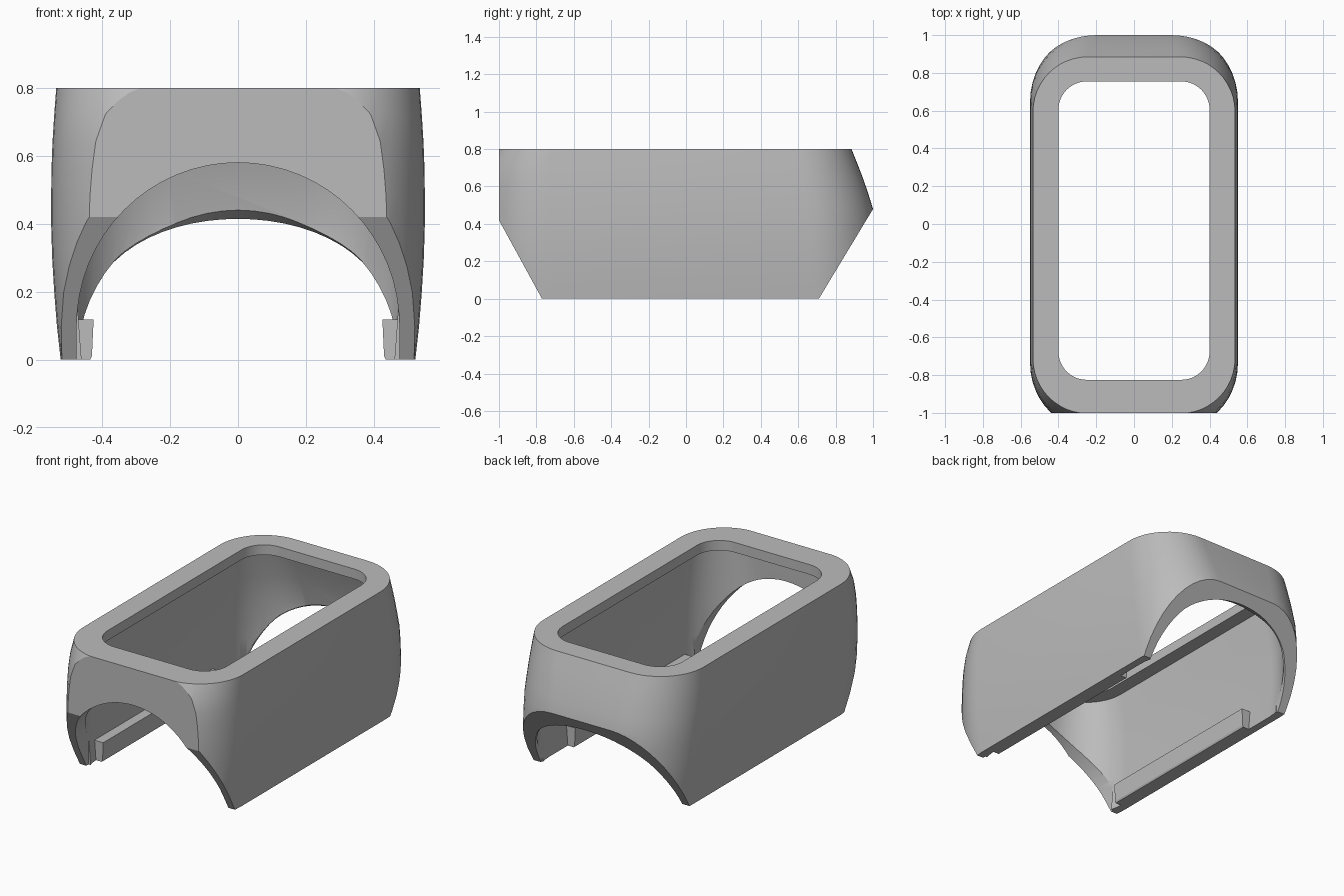
import bpy, math

if "Cube" in bpy.data.objects:
    bpy.data.objects.remove(bpy.data.objects["Cube"])

GREY = bpy.data.materials.new("light_grey")
GREY.diffuse_color = (0.5, 0.5, 0.5, 1)
GREY.use_nodes = True
GREY.node_tree.nodes["Principled BSDF"].inputs["Base Color"].default_value = GREY.diffuse_color


def make(name, verts, faces):
    me = bpy.data.meshes.new(name)
    me.from_pydata(verts, [], faces)
    me.materials.append(GREY)
    ob = bpy.data.objects.new(name, me)
    bpy.context.collection.objects.link(ob)
    return ob


def loft(name, rings):
    """Closed solid through equal-length rings."""
    n = len(rings[0])
    verts = [v for r in rings for v in r]
    faces = [tuple(range(n))[::-1], tuple(range(len(verts) - n, len(verts)))]
    for k in range(len(rings) - 1):
        for i in range(n):
            j = (i + 1) % n
            faces.append((k * n + i, k * n + j, (k + 1) * n + j, (k + 1) * n + i))
    return make(name, verts, faces)


def rounded(z, w, front, back, r, seg=12):
    """Rounded rectangle ring, counter-clockwise from above."""
    pts = []
    for cx, cy, a0 in ((w - r, back - r, 0), (r - w, back - r, 90),
                       (r - w, front + r, 180), (w - r, front + r, 270)):
        for i in range(seg + 1):
            a = math.radians(a0 + 90 * i / seg)
            pts.append((cx + r * math.cos(a), cy + r * math.sin(a), z))
    return pts


def prism_x(name, yz):
    """Side profile extruded across the full width."""
    return loft(name, [[(x, y, z) for y, z in yz] for x in (-1, 1)])


# Bulged outer shell: height, half width, front, back, corner radius
shell = [(0, .522, -1.08, 1.04, .36), (.1, .533, -1.09, 1.035, .36),
         (.2, .541, -1.10, 1.03, .36), (.3, .547, -1.10, 1.022, .36),
         (.4, .55, -1.10, 1.012, .36), (.48, .55, -1.095, 1.0, .355),
         (.56, .549, -1.085, .975, .345), (.64, .546, -1.07, .948, .33),
         (.72, .541, -1.045, .917, .31), (.8, .535, -1.003, .885, .29)]
body = loft("shell_body", [rounded(*s) for s in shell])

# Hollow interior below the top plate
inner = [(-.1, .463, -.96, .93, .30), (0, .475, -.96, .93, .30),
         (.2, .490, -.96, .93, .30), (.4, .497, -.96, .92, .30),
         (.56, .495, -.96, .885, .29), (.74, .485, -.955, .82, .26)]
cutters = [loft("interior_cutter", [rounded(*s) for s in inner])]

# Window in the top plate
cutters.append(loft("window_cutter", [rounded(z, .4, -.825, .755, .15) for z in (.6, .95)]))

# Flat front face and slanted end cuts
cutters.append(prism_x("front_cutter", [(-1, .95), (-1, .42), (-.77, 0), (-.715, -.1),
                                        (-1.5, -.1), (-1.5, .95)]))
cutters.append(prism_x("back_cutter", [(1.29, .96), (.65, -.1), (1.6, -.1), (1.6, .96)]))

# Front arch
arch = [(.475, -.15)]
for i in range(33):
    a = math.pi * i / 32
    arch.append((.475 * math.cos(a), .1 + .48 * math.sin(a)))
arch.append((-.475, -.15))
cutters.append(loft("front_arch_cutter", [[(x, y, z) for x, z in arch] for y in (-.75, -1.3)]))

# Back arch, rising slightly towards the inside
arch = [(.472 * math.cos(math.pi * i / 32), .415 * math.sin(math.pi * i / 32))
        for i in range(33)]
arch = [(.472, -.15)] + arch + [(-.472, -.15)]
cutters.append(loft("back_arch_cutter",
                    [[(x, y, z * s if z > 0 else z) for x, z in arch]
                     for y, s in ((1.2, .70), (.96, 1.0), (.88, 1.1), (.70, 1.1))]))

for c in cutters:
    c.hide_render = True
    c.hide_viewport = False
    # consistent outward normals
    bpy.context.view_layer.objects.active = c
    c.select_set(True)
    bpy.ops.object.mode_set(mode='EDIT')
    bpy.ops.mesh.select_all(action='SELECT')
    bpy.ops.mesh.normals_make_consistent(inside=False)
    bpy.ops.object.mode_set(mode='OBJECT')
    c.select_set(False)
    m = body.modifiers.new(c.name, 'BOOLEAN')
    m.operation, m.solver, m.object = 'DIFFERENCE', 'EXACT', c

dg = bpy.context.evaluated_depsgraph_get()
result = bpy.data.meshes.new_from_object(body.evaluated_get(dg))
body.modifiers.clear()
body.data = result
for c in cutters:
    bpy.data.objects.remove(c)
bpy.ops.object.select_all(action='DESELECT')
body.select_set(True)
bpy.context.view_layer.objects.active = body
bpy.ops.object.shade_smooth_by_angle(angle=math.radians(25))

# Rails along the lower inside edges
for side, name in ((-1, "left_rail"), (1, "right_rail")):
    sec = [(.435, 0), (.485, 0), (.495, .118), (.425, .118), (.43, .01)]
    if side < 0:
        sec = sec[::-1]
    loft(name, [[(side * x, y, z) for x, z in sec] for y in (.45, -.68)])
